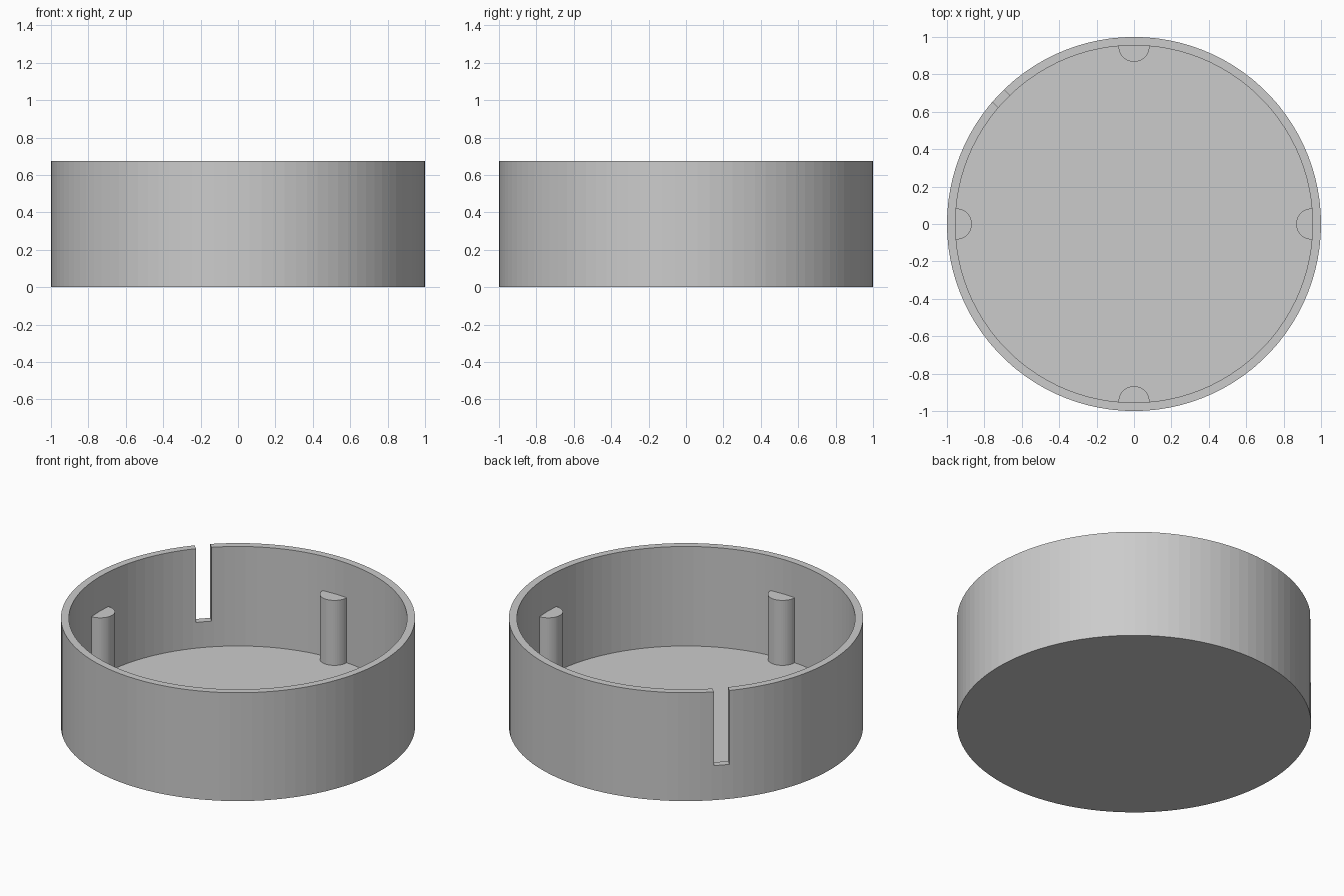
import bpy
import bmesh
from math import cos, sin, pi, radians
from mathutils import Matrix

HEIGHT, FLOOR, INNER = 0.675, 0.055, 0.955
SIDES = 100

if "Cube" in bpy.data.objects:
    bpy.data.objects.remove(bpy.data.objects["Cube"], do_unlink=True)

grey = bpy.data.materials.new("light_grey")
grey.use_nodes = True
grey.diffuse_color = (0.6, 0.6, 0.6, 1)
grey.node_tree.nodes["Principled BSDF"].inputs["Base Color"].default_value = (0.6, 0.6, 0.6, 1)


def finish(name, bm):
    """Turn a bmesh into a named, coloured object."""
    bmesh.ops.recalc_face_normals(bm, faces=bm.faces)
    mesh = bpy.data.meshes.new(name)
    bm.to_mesh(mesh)
    bm.free()
    mesh.materials.append(grey)
    obj = bpy.data.objects.new(name, mesh)
    bpy.context.collection.objects.link(obj)
    return obj


def ring(bm, radius, z):
    return [bm.verts.new((radius * cos(2 * pi * i / SIDES), radius * sin(2 * pi * i / SIDES), z))
            for i in range(SIDES)]


# Open round tub: outer wall, rim, inner wall, closed by two discs
bm = bmesh.new()
rings = [ring(bm, r, z) for r, z in ((1, 0), (1, HEIGHT), (INNER, HEIGHT), (INNER, FLOOR))]
for low, high in zip(rings, rings[1:]):
    for i in range(SIDES):
        j = (i + 1) % SIDES
        bm.faces.new((low[i], low[j], high[j], high[i]))
bm.faces.new(rings[0])
bm.faces.new(rings[-1])
tub = finish("tub", bm)

# Narrow slot through the back right wall, open at the rim
bm = bmesh.new()
bmesh.ops.create_cube(bm, size=1)
bmesh.ops.scale(bm, vec=(0.3, 0.09, 0.6), verts=bm.verts)
bmesh.ops.translate(bm, vec=(0.97, 0.028, 0.515), verts=bm.verts)
bmesh.ops.rotate(bm, matrix=Matrix.Rotation(radians(135), 3, "Z"), verts=bm.verts)
cutter = finish("slot_cutter", bm)
cutter.hide_render = True
cut = tub.modifiers.new("slot", "BOOLEAN")
cut.operation = "DIFFERENCE"
cut.solver = "EXACT"
cut.object = cutter
bpy.context.view_layer.objects.active = tub
bpy.ops.object.modifier_apply(modifier=cut.name)
bpy.data.objects.remove(cutter, do_unlink=True)

# Four half-round posts set against the inner wall
POST_CENTRE, POST_RADIUS, POST_HEIGHT, STEPS = 0.95, 0.083, 0.405, 24
for turn, side in enumerate(("left", "back", "right", "front")):
    bm = bmesh.new()
    arc = [pi / 2 + pi * i / STEPS for i in range(STEPS + 1)]
    outline = [(POST_CENTRE + POST_RADIUS * cos(a), POST_RADIUS * sin(a)) for a in arc]
    outline += [(0.97, -POST_RADIUS), (0.97, POST_RADIUS)]
    base = bm.faces.new([bm.verts.new((x, y, FLOOR)) for x, y in outline])
    top = bmesh.ops.extrude_face_region(bm, geom=[base], use_keep_orig=True)["geom"]
    bmesh.ops.translate(bm, vec=(0, 0, POST_HEIGHT),
                        verts=[g for g in top if isinstance(g, bmesh.types.BMVert)])
    bmesh.ops.rotate(bm, matrix=Matrix.Rotation(turn * pi / 2, 3, "Z"), verts=bm.verts)
    finish(side + "_post", bm)
